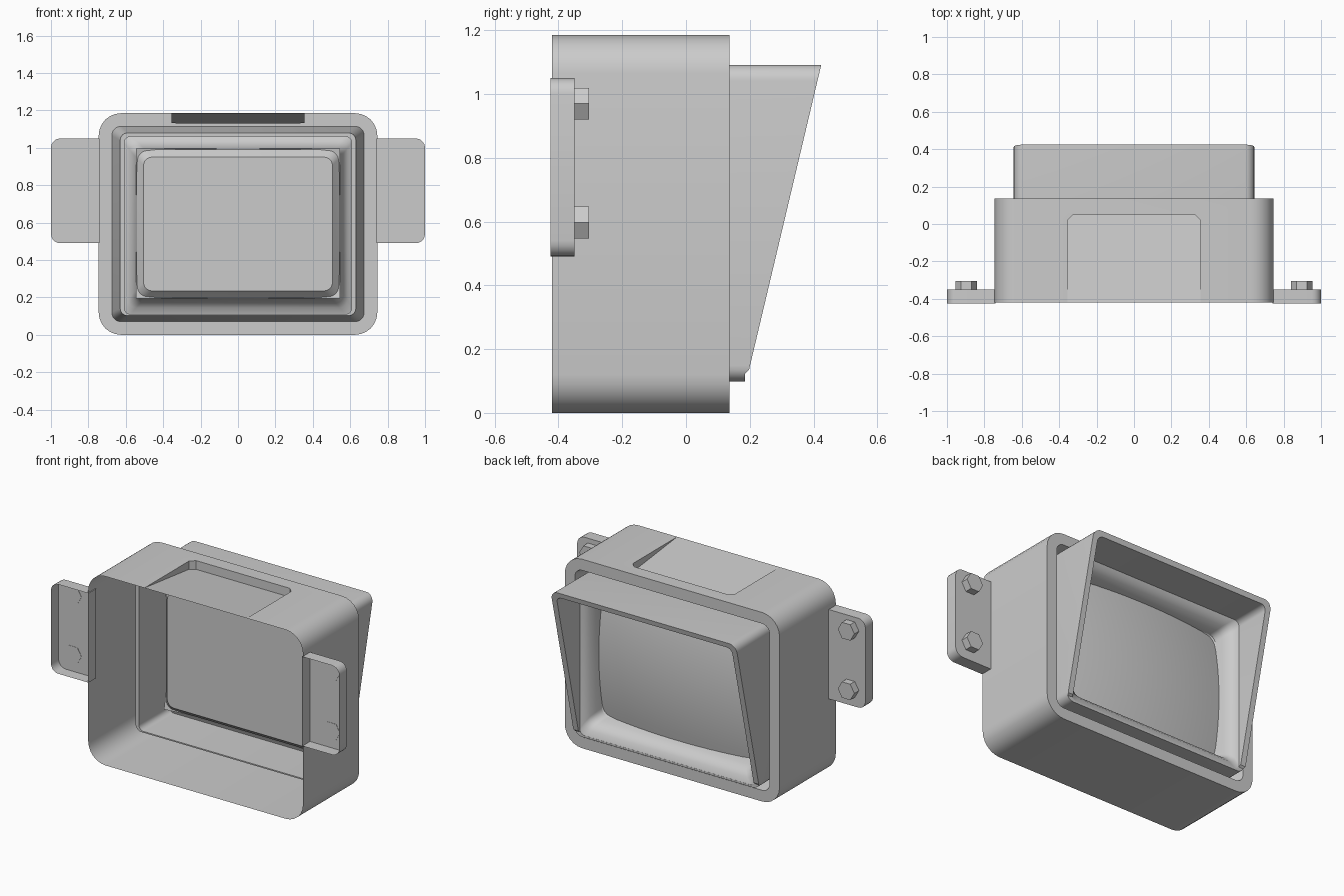
import bpy, bmesh, math

if "Cube" in bpy.data.objects:
    bpy.data.objects.remove(bpy.data.objects["Cube"])


def finish(name, bm, angle=35):
    bmesh.ops.remove_doubles(bm, verts=bm.verts, dist=1e-5)
    bmesh.ops.recalc_face_normals(bm, faces=bm.faces)
    me = bpy.data.meshes.new(name)
    bm.to_mesh(me)
    bm.free()
    ob = bpy.data.objects.new(name, me)
    bpy.context.collection.objects.link(ob)
    bpy.ops.object.select_all(action='DESELECT')
    ob.select_set(True)
    bpy.context.view_layer.objects.active = ob
    bpy.ops.object.shade_smooth_by_angle(angle=math.radians(angle))
    return ob


def rounded_rect(x0, x1, z0, z1, r, n=6):
    """Corner points counter-clockwise in x, z; starts at the upper right corner."""
    pts = []
    for k, (cx, cz) in enumerate([(x1 - r, z1 - r), (x0 + r, z1 - r), (x0 + r, z0 + r), (x1 - r, z0 + r)]):
        for i in range(n + 1):
            a = math.pi / 2 * (k + i / n)
            pts.append((cx + r * math.cos(a), cz + r * math.sin(a)))
    return pts


def ring(bm, hx, z0, z1, r, y):
    """y is a number or a function of z."""
    f = y if callable(y) else (lambda z: y)
    return [bm.verts.new((x, f(z), z)) for x, z in rounded_rect(-hx, hx, z0, z1, r)]


def bridge(bm, a, b, skip=()):
    n = len(a)
    for i in range(n):
        if i not in skip:
            bm.faces.new((a[i], a[(i + 1) % n], b[(i + 1) % n], b[i]))


def loft(bm, specs):
    rings = [ring(bm, *s) for s in specs]
    for a, b in zip(rings, rings[1:]):
        bridge(bm, a, b)
    return rings


# housing: open shell and front rim; top panel is added with its recess
FRONT, BACK, TOP, DEEP = 0.137, -0.42, 1.185, -0.115
bm = bmesh.new()
back = ring(bm, 0.745, 0, TOP, 0.12, BACK)
front = ring(bm, 0.745, 0, TOP, 0.12, FRONT)
bridge(bm, back, front, skip=(6,))
inner = ring(bm, 0.675, 0.07, 1.115, 0.05, FRONT)
groove = ring(bm, 0.63, 0.102, 1.08, 0.04, DEEP)
bridge(bm, front, inner)
bridge(bm, inner, groove)
outline = [(-0.355, BACK), (-0.355, 0.02), (-0.325, 0.05), (0.325, 0.05), (0.355, 0.02), (0.355, BACK)]
upper = [bm.verts.new((x, y, TOP)) for x, y in outline]
ramp = [bm.verts.new((x, y, TOP - 0.055 * (y - BACK) / 0.47)) for x, y in outline]
bm.faces.new([back[7]] + upper + [back[6], front[6], front[7]])
bm.faces.new(ramp)
for i in range(5):
    bm.faces.new((upper[i], upper[i + 1], ramp[i + 1], ramp[i]))
finish("housing", bm, 30)

# hood: frame rising from the groove, cut by a sloping front plane
slope = lambda z: 0.185 if z < 0.131 else 0.2 + (z - 0.145) * 0.225 / 0.95
bm = bmesh.new()
loft(bm, [(0.63, 0.102, 1.08, 0.04, DEEP), (0.643, 0.098, 1.092, 0.05, 0.1),
          (0.643, 0.098, 1.092, 0.05, slope), (0.608, 0.11, 1.06, 0.035, slope),
          (0.608, 0.11, 1.06, 0.035, DEEP), (0.63, 0.102, 1.08, 0.04, DEEP)])
finish("hood", bm)

# bezel: flat at the hood, rolling back to the screen
bm = bmesh.new()
loft(bm, [(0.608, 0.11, 1.06, 0.035, 0.184), (0.585, 0.145, 1.037, 0.04, 0.172),
          (0.565, 0.172, 1.017, 0.045, 0.147), (0.55, 0.19, 1.0, 0.045, 0.108),
          (0.54, 0.2, 0.99, 0.045, 0.06)])
finish("bezel", bm, 50)

# screen back: shallow tapered box with a flat plate
bm = bmesh.new()
rings = loft(bm, [(0.54, 0.2, 0.99, 0.045, 0.06), (0.505, 0.235, 0.95, 0.045, 0.02)])
bm.faces.new(rings[-1])
finish("screen_back", bm)

# screen: bulged glass
bm = bmesh.new()
NX, NZ = 20, 16
grid = []
for j in range(NZ + 1):
    v = 2 * j / NZ - 1
    row = []
    for i in range(NX + 1):
        u = 2 * i / NX - 1
        row.append(bm.verts.new((0.545 * u, 0.125 - 0.04 * u * u - 0.04 * v * v, 0.595 + 0.4 * v)))
    grid.append(row)
for j in range(NZ):
    for i in range(NX):
        bm.faces.new((grid[j][i], grid[j][i + 1], grid[j + 1][i + 1], grid[j + 1][i]))
finish("screen", bm)

# mounting brackets: open trays with hexagonal bolt heads
for side, label in ((1, "right"), (-1, "left")):
    bm = bmesh.new()

    def cap_prism(points, y0, y1, both=False):
        a = [bm.verts.new((side * x, y0, z)) for x, z in points]
        b = [bm.verts.new((side * x, y1, z)) for x, z in points]
        bridge(bm, a, b)
        bm.faces.new(b)
        if both:
            bm.faces.new(a)

    # rounded outside corners, square where the tray meets the housing
    outer = [p for p in rounded_rect(0.64, 1.0, 0.49, 1.05, 0.05, 5) if p[0] > 0.9]
    outer += [(0.74, 0.49), (0.74, 1.05)]
    outer.sort(key=lambda p: math.atan2(p[1] - 0.77, p[0] - 0.87))
    cap_prism(outer, -0.425, -0.35)
    for z in (0.597, 0.97):
        cap_prism([(0.897 + 0.0575 * math.cos(k * math.pi / 3),
                    z + 0.0575 * math.sin(k * math.pi / 3)) for k in range(6)], -0.352, -0.305, True)
    finish(label + "_bracket", bm)
